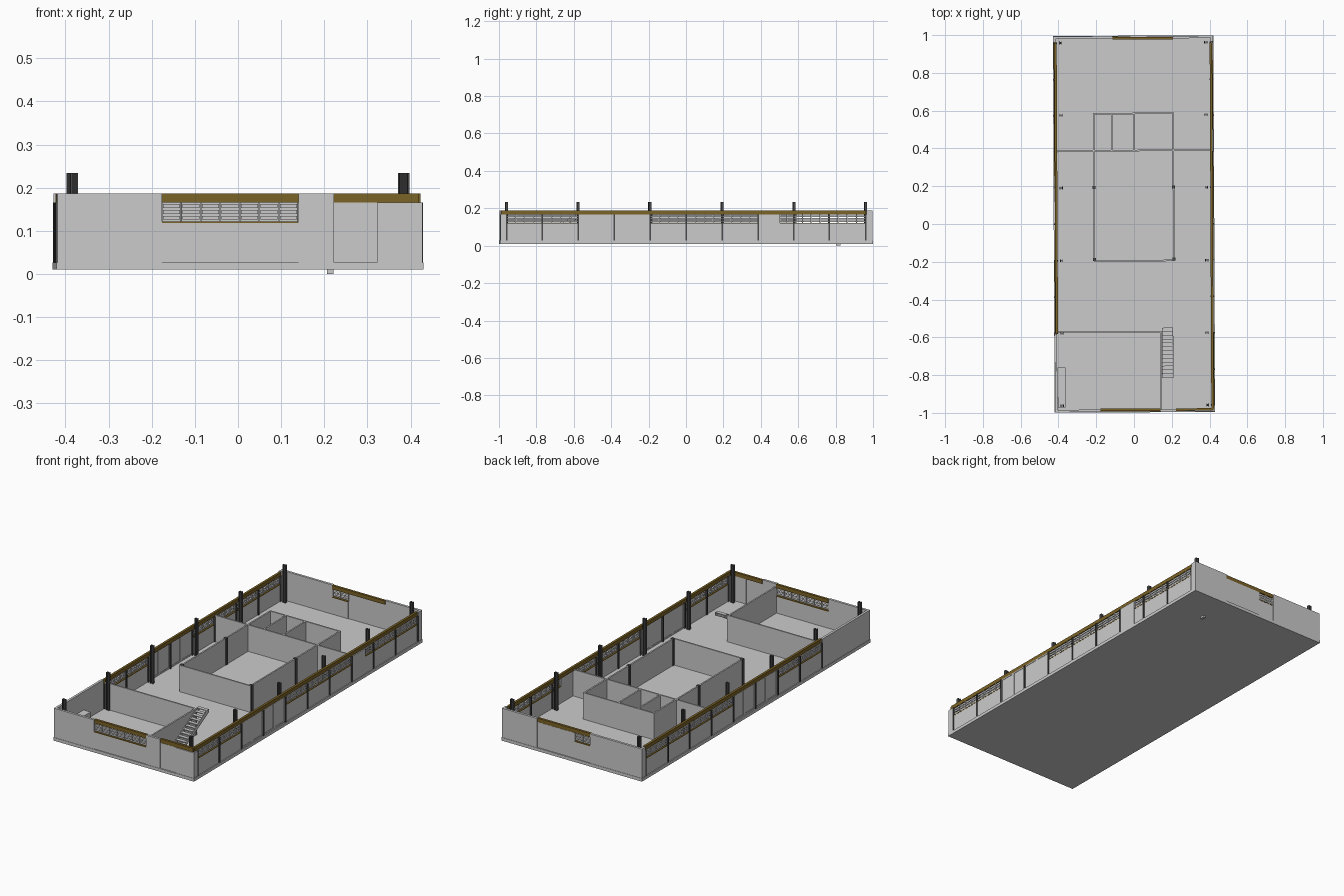
import bpy, bmesh, math
from mathutils import Matrix

if "Cube" in bpy.data.objects:
    bpy.data.objects.remove(bpy.data.objects["Cube"])

ROT = Matrix.Rotation(math.radians(0.27), 4, 'Z')  # plan is turned very slightly
parts = {}


def material(name, c):
    m = bpy.data.materials.new(name)
    m.diffuse_color = (*c, 1)
    m.use_nodes = True
    m.node_tree.nodes["Principled BSDF"].inputs["Base Color"].default_value = m.diffuse_color
    return m


BROWN = material("brown_timber", (0.20, 0.125, 0.02))
DARK = material("dark_steel", (0.07, 0.07, 0.07))
LIGHT = material("light_panel", (0.62, 0.62, 0.62))
MATS = {"fascia_beams": BROWN, "window_sills": BROWN, "steel_columns": DARK,
        "mullions": DARK, "room_posts": DARK, "sliding_doors": LIGHT,
        "louvre_slats": LIGHT}


def box(part, x0, x1, y0, y1, z0, z1):
    bm = parts.setdefault(part, bmesh.new())
    m = Matrix.Translation(((x0 + x1) / 2, (y0 + y1) / 2, (z0 + z1) / 2)) @ \
        Matrix.Diagonal((abs(x1 - x0), abs(y1 - y0), z1 - z0, 1))
    bmesh.ops.create_cube(bm, size=1, matrix=m)


W, L = 0.425, 0.997           # half width and length
Z0, ZS, ZH, ZT = 0.027, 0.121, 0.166, 0.187   # floor, sill, head, top


def wbox(part, side, a0, a1, d0, d1, z0, z1):
    """Box on an outer wall: a runs along the wall, d is depth inward."""
    if side in "LR":
        s = 1 if side == "R" else -1
        box(part, s * (W - d0), s * (W - d1), a0, a1, z0, z1)
    else:
        s = 1 if side == "B" else -1
        box(part, a0, a1, s * (L - d0), s * (L - d1), z0, z1)


def solid(side, a0, a1, top=ZT):
    wbox("outer_walls", side, a0, a1, 0.002, 0.015, Z0, top)


def beam(side, a0, a1):
    wbox("fascia_beams", side, a0, a1, 0.007, 0.02, ZH, ZT)


def louvres(side, a0, a1, panes):
    """Row of louvred panes above a sill."""
    wbox("window_sills", side, a0, a1, 0.004, 0.017, ZS - 0.003, ZS + 0.001)
    step = (a1 - a0) / panes
    for i in range(panes + 1):
        a = a0 + i * step
        wbox("window_frames", side, a - .0015, a + .0015, 0.006, 0.014, ZS, ZH)
    for i in range(panes):
        a = a0 + i * step
        for k in range(3):
            z = ZS + 0.005 + k * 0.0135
            wbox("louvre_slats", side, a + .003, a + step - .003, .008, .012, z, z + .009)


def window_bay(side, a0, a1, panes):
    wbox("lower_panels", side, a0, a1, 0.005, 0.015, Z0, ZS - 0.003)
    louvres(side, a0, a1, panes)


def door_bay(side, a0, a1):
    mid = (a0 + a1) / 2
    for p, q in ((a0, mid), (mid, a1)):
        wbox("sliding_doors", side, p + .008, q - .008, 0.008, 0.012, Z0 + .008, ZH - .006)
        for u, v in ((p, p + .008), (q - .008, q)):
            wbox("door_frames", side, u, v, 0.006, 0.014, Z0, ZH)
        for u, v in ((Z0, Z0 + .008), (ZH - .006, ZH)):
            wbox("door_frames", side, p + .008, q - .008, 0.006, 0.014, u, v)


# floor slab and small drain stub
box("floor_slab", -W, W, -L, L, 0.01, Z0)
box("drain_stub", 0.21, 0.225, 0.80, 0.825, 0.0, 0.01)

# long side walls
bays = [-0.96, -0.77, -0.577, -0.385, -0.193, 0.0, 0.192, 0.385, 0.575, 0.765, 0.96]
for a0, a1 in zip(bays, bays[1:]):
    if -0.6 < a0 < -0.3:
        door_bay("R", a0, a1)
    elif a0 == 0.385:
        solid("R", a0, 0.5, ZH)
        window_bay("R", 0.5, a1, 2)
    else:
        window_bay("R", a0, a1, 4)
    if a0 > -0.6:
        if -0.2 < a0 < 0.1:
            door_bay("L", a0, a1)
        else:
            window_bay("L", a0, a1, 4)
for a in bays:
    wbox("mullions", "R", a - .004, a + .004, .001, .021, Z0, ZH)
    if a > -0.6:
        wbox("mullions", "L", a - .004, a + .004, .001, .021, Z0, ZH)
beam("R", -0.98, 0.96)
beam("L", -0.577, 0.96)
solid("L", -0.985, -0.581)
solid("L", 0.964, 0.985)
solid("R", 0.964, 0.985)
solid("R", -0.985, -0.964, ZH)

# front wall: windows, pier, door
solid("F", -0.423, -0.181)
window_bay("F", -0.181, 0.135, 7)
beam("F", -0.181, 0.135)
solid("F", 0.135, 0.218)
wbox("entry_door", "F", 0.218, 0.317, 0.006, 0.012, Z0, ZH)
solid("F", 0.317, 0.423, ZH)
beam("F", 0.218, 0.415)

# back wall: doors and a short window
solid("B", -0.423, -0.11)
window_bay("B", -0.11, -0.015, 2)
wbox("rear_door", "B", -0.015, 0.21, 0.006, 0.012, Z0, ZH)
beam("B", -0.11, 0.21)
solid("B", 0.21, 0.423)

# tall steel I-section columns
for s in (-1, 1):
    for y in (-0.96, -0.577, -0.193, 0.192, 0.577, 0.96):
        x = s * 0.384
        box("steel_columns", x - .002, x + .002, y - .005, y + .005, Z0, 0.234)
        for d in (-.0065, .0065):
            box("steel_columns", x + d - .002, x + d + .002, y - .007, y + .007, Z0, 0.234)

# interior partitions
T, ZI = 0.004, 0.172


def wall_x(x0, x1, y):
    box("partitions", x0, x1, y - T, y + T, Z0, ZI)


def wall_y(x, y0, y1):
    box("partitions", x - T, x + T, y0, y1, Z0, ZI)


wall_x(-0.41, 0.41, 0.389)                 # cross wall
wall_x(-0.214, 0.214, -0.194)              # central room
for x in (-0.21, 0.21):
    wall_y(x, -0.19, 0.385)
    wall_y(x, 0.393, 0.581)                # washroom sides
    for y in (-0.187, 0.195):
        box("room_posts", x - .008, x + .008, y - .008, y + .008, Z0, ZI + .002)
wall_x(-0.214, 0.214, 0.585)
for x in (-0.115, 0.003):
    wall_y(x, 0.393, 0.581)                # washroom dividers
wall_x(-0.41, 0.144, -0.57)                # front office
wall_y(0.138, -0.982, -0.574)

# long counter
box("counter", -0.408, -0.366, -0.97, -0.757, Z0, 0.09)

# open stair with sloping stringers
N, y0, y1 = 13, -0.815, -0.55
run, rise = (y1 - y0) / N, (0.178 - Z0) / N
for i in range(N):
    z = Z0 + (i + 1) * rise
    box("stair_treads", 0.146, 0.205, y0 + i * run, y0 + (i + 1) * run, z - .004, z)
bm = parts.setdefault("stair_stringers", bmesh.new())
for x in (0.145, 0.202):
    prof = [(y0, Z0), (y0 + .02, Z0), (y1, 0.16), (y1, 0.178), (y1 - .02, 0.178)]
    f = bm.faces.new([bm.verts.new((x, y, z)) for y, z in prof])
    r = bmesh.ops.extrude_face_region(bm, geom=[f])
    bmesh.ops.translate(bm, vec=(0.003, 0, 0),
                        verts=[v for v in r["geom"] if isinstance(v, bmesh.types.BMVert)])

# turn every part into an object
for name, bm in parts.items():
    bmesh.ops.recalc_face_normals(bm, faces=bm.faces)
    bm.transform(ROT)
    me = bpy.data.meshes.new(name)
    bm.to_mesh(me)
    bm.free()
    if name in MATS:
        me.materials.append(MATS[name])
    bpy.context.collection.objects.link(bpy.data.objects.new(name, me))
